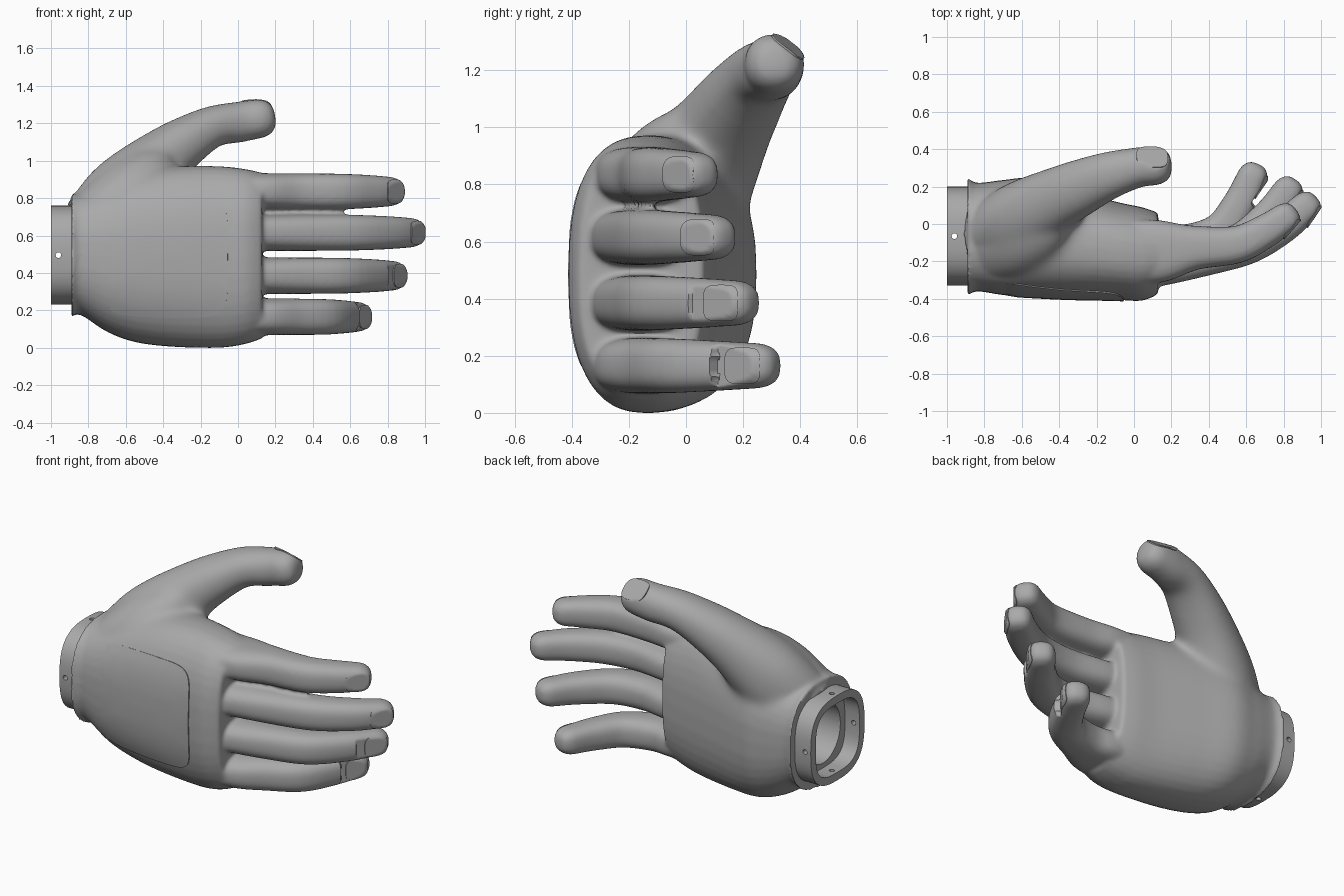
import bpy, bmesh, math
from mathutils import Vector

cube = bpy.data.objects.get("Cube")
if cube:
    bpy.data.objects.remove(cube)

grey = bpy.data.materials.new("matte grey")
grey.use_nodes = True
colour = (0.4, 0.4, 0.4, 1)
grey.diffuse_color = colour
grey.node_tree.nodes["Principled BSDF"].inputs["Base Color"].default_value = colour


def make(name, bm):
    bmesh.ops.recalc_face_normals(bm, faces=bm.faces)
    me = bpy.data.meshes.new(name)
    bm.to_mesh(me)
    bm.free()
    me.materials.append(grey)
    ob = bpy.data.objects.new(name, me)
    bpy.context.collection.objects.link(ob)
    return ob


def activate(ob):
    bpy.ops.object.select_all(action='DESELECT')
    ob.select_set(True)
    bpy.context.view_layer.objects.active = ob


def modify(ob, kind, **settings):
    mod = ob.modifiers.new(kind.lower(), kind)
    for key, value in settings.items():
        setattr(mod, key, value)
    activate(ob)
    bpy.ops.object.modifier_apply(modifier=mod.name)


def smooth(ob, angle=35):
    activate(ob)
    bpy.ops.object.shade_smooth_by_angle(angle=math.radians(angle))


def spline(keys, steps):
    """Catmull-Rom through rows of numbers."""
    rows = [Vector(k) for k in keys]
    out = []
    for i in range(len(rows) - 1):
        a, b, c, d = (rows[max(0, min(len(rows) - 1, i + j))] for j in (-1, 0, 1, 2))
        for s in range(steps):
            t = s / steps
            out.append(b + 0.5 * t * (c - a + t * (2 * a - 5 * b + 4 * c - d + t * (3 * (b - c) + d - a))))
    return out + [rows[-1]]


def rounded(w, h, power, count=40):
    pts = []
    for k in range(count):
        a = 2 * math.pi * k / count
        c, s = math.cos(a), math.sin(a)
        pts.append((w * math.copysign(abs(c) ** (2 / power), c), h * math.copysign(abs(s) ** (2 / power), s)))
    return pts


def tube(name, keys, power=2.4, tip=0.0, axis=None, steps=5, sides=40):
    """Sweep superellipse sections; each key is x, y, z, depth radius, width radius."""
    rows = spline(keys, steps)
    bm = bmesh.new()
    sections = []
    for i, row in enumerate(rows):
        t = axis or (Vector(rows[min(i + 1, len(rows) - 1)][:3]) - Vector(rows[max(i - 1, 0)][:3])).normalized()
        sections.append((Vector(row[:3]), t, row[3], row[4]))
    if tip:
        centre, t, ra, rb = sections[-1]
        for k in range(1, 8):
            a = k / 7.5 * math.pi / 2
            s = math.cos(a) ** 0.65
            sections.append((centre + t * tip * math.sin(a), t, ra * s, rb * s))
    rings = []
    for centre, t, ra, rb in sections:
        up = (Vector((0, 0, 1)) - t * t.z).normalized()
        side = up.cross(t)
        rings.append([bm.verts.new(centre + side * p + up * q) for p, q in rounded(ra, rb, power, sides)])
    for r, q in zip(rings, rings[1:]):
        for k in range(sides):
            bm.faces.new((r[k - 1], r[k], q[k], q[k - 1]))
    bm.faces.new(rings[0])
    bm.faces.new(rings[-1])
    return make(name, bm)


def flatten(ob, centre, normal, distance, reach=.15):
    """Press the surface near a point down onto a plane."""
    n = Vector(normal).normalized()
    for vert in ob.data.vertices:
        rel = vert.co - Vector(centre)
        over = rel.dot(n) - distance
        if over > 0 and rel.length < reach:
            vert.co -= n * over


def panel(name, target, centre, normal, along, outline, sink=-9):
    """Thin plate laid on the target; outline is (along, across), dipping under before sink."""
    n = Vector(normal).normalized()
    u = Vector(along)
    u = (u - n * u.dot(n)).normalized()
    v = n.cross(u)
    bm = bmesh.new()
    count, layers = len(outline), 10
    mid = [sum(p[i] for p in outline) / count for i in (0, 1)]
    place = lambda x, y: Vector(centre) + u * x + v * y + n * 0.13
    rings = [[bm.verts.new(place(*(m + (q - m) * k / layers for m, q in zip(mid, p)))) for p in outline]
             for k in range(1, layers + 1)]
    hub = bm.verts.new(place(*mid))
    for i in range(count):
        bm.faces.new((hub, rings[0][i - 1], rings[0][i]))
        for r, q in zip(rings, rings[1:]):
            bm.faces.new((r[i - 1], q[i - 1], q[i], r[i]))
    for vert in bm.verts:
        hit, spot, _, _ = target.ray_cast(vert.co, -n)
        if hit:
            vert.co = spot + n * min(.007, .1 * ((spot - Vector(centre)).dot(u) - sink))
    ob = make(name, bm)
    if ob.data.polygons[0].normal.dot(n) < 0:
        ob.data.flip_normals()
    modify(ob, 'SOLIDIFY', thickness=0.009, offset=-1)
    smooth(ob, 40)


def cut(ob, cutter):
    modify(ob, 'BOOLEAN', operation='DIFFERENCE', solver='EXACT', object=cutter)


X = Vector((1, 0, 0))

# Palm: x, back y, inner y, bottom z, top z
palm_rows = [(-.89, -.385, .25, .165, .825), (-.84, -.36, .22, .175, .83), (-.7, -.38, .235, .085, .88),
             (-.55, -.39, .245, .03, .94), (-.35, -.40, .19, .005, .97), (-.1, -.405, .12, 0, .97),
             (.04, -.41, .09, .02, .955), (.13, -.375, .06, .05, .935)]
parts = [tube("hand", [(x, (a + b) / 2, (c + d) / 2, (b - a) / 2, (d - c) / 2)
                       for x, a, b, c, d in palm_rows], axis=X, power=2.5)]

# Fingers: height, then x, y of each joint
fingers = {
    "index": (.835, [(-.05, -.15), (.15, -.145), (.33, -.127), (.55, -.11), (.7, -.04), (.792, .02)]),
    "middle": (.615, [(-.05, -.17), (.15, -.165), (.4, -.155), (.62, -.11), (.8, -.01), (.905, .08)]),
    "ring": (.385, [(-.05, -.17), (.15, -.16), (.36, -.15), (.56, -.1), (.72, .04), (.81, .16)]),
    "little": (.165, [(-.05, -.16), (.15, -.15), (.3, -.115), (.46, -.04), (.56, .1), (.625, .235)]),
}
depths = (.175, .165, .118, .1, .09, .082)
widths = (.098, .098, .097, .095, .088, .08)
for name, (z, path) in fingers.items():
    keys = [(x, y, z, a, b) for (x, y), a, b in zip(path, depths, widths)]
    parts.append(tube(name, keys, power=2.7, tip=.095))

# Thumb, and the web that blends it into the back of the hand
parts.append(tube("thumb", [(-.72, -.05, .66, .2, .22), (-.58, .04, .84, .2, .21), (-.38, .15, 1.03, .165, .155),
                            (-.16, .25, 1.172, .13, .112), (.01, .3, 1.207, .108, .108),
                            (.1, .31, 1.222, .104, .104)], tip=.1, power=2.2))
parts.append(tube("thumb_web", [(-.78, -.1, .66, .22, .17), (-.62, -.06, .84, .21, .15),
                                (-.5, 0, .94, .18, .125), (-.42, .04, .99, .13, .09)], tip=.04, power=2.1))

# Fuse into one skin, melting the creases round the thumb root
hand = parts[0]
activate(hand)
for p in parts[1:]:
    p.select_set(True)
bpy.ops.object.join()
modify(hand, 'REMESH', mode='VOXEL', voxel_size=.012)
modify(hand, 'SMOOTH', factor=.5, iterations=9)
root = hand.vertex_groups.new(name="thumb root")
for vert in hand.data.vertices:
    gap = (vert.co - Vector((-.5, 0, .88))).length
    if gap < .38 and vert.co.x > -.8:
        root.add([vert.index], min(1, (.38 - gap) / .12, (vert.co.x + .8) / .1), 'REPLACE')
modify(hand, 'SMOOTH', factor=.5, iterations=70, vertex_group=root.name)

# Back plate and nails
plate = [(x * .335 - .39, y) for x, y in rounded(1, .325, 6, 64)]
panel("back_plate", hand, (0, -.5, .485), (0, -1, 0), X,
      [(x, -y * (1 - .12 * max(0, -.39 - x))) for x, y in plate], sink=-.69)
for name, (z, path) in fingers.items():
    end = Vector((*path[-1], z))
    nail = Vector((.75, -.66, 0)) if name == "index" else Vector((.83, -.56, 0))
    flatten(hand, end, nail, .07)
    panel(name + "_nail", hand, end, nail, (-nail.y, nail.x, 0), rounded(.07, .064, 3.5))
thumb_nail = (.15, .61, .78)
flatten(hand, (.1, .31, 1.222), thumb_nail, .076)
panel("thumb_nail", hand, (.085, .31, 1.222), thumb_nail, X, rounded(.085, .07, 3))

# Wrist collar with square socket, round bore and screw holes
CY, CZ = -.065, .495
collar = tube("wrist_collar", [(-1, CY, CZ, .265, .265), (-.8, CY, CZ, .265, .265)], power=2.8, axis=X)
socket = tube("socket_cutter", [(-1.1, CY, CZ, .215, .215), (-.9, CY, CZ, .215, .215)], power=3.2, axis=X)
bore = tube("bore_cutter", [(-1.1, CY, CZ, .17, .185), (-.62, CY, CZ, .17, .185)], power=2, axis=X)
cut(collar, socket)
cut(collar, bore)
cut(hand, bore)
cutters = [socket, bore]
for turn in ((0, 0, 0), (math.pi / 2, 0, 0)):
    bpy.ops.mesh.primitive_cylinder_add(vertices=16, radius=.015, depth=.8, location=(-.96, CY, CZ), rotation=turn)
    drill = bpy.context.object
    cut(collar, drill)
    cutters.append(drill)
for c in cutters:
    bpy.data.objects.remove(c)

smooth(collar)
smooth(hand, 50)
